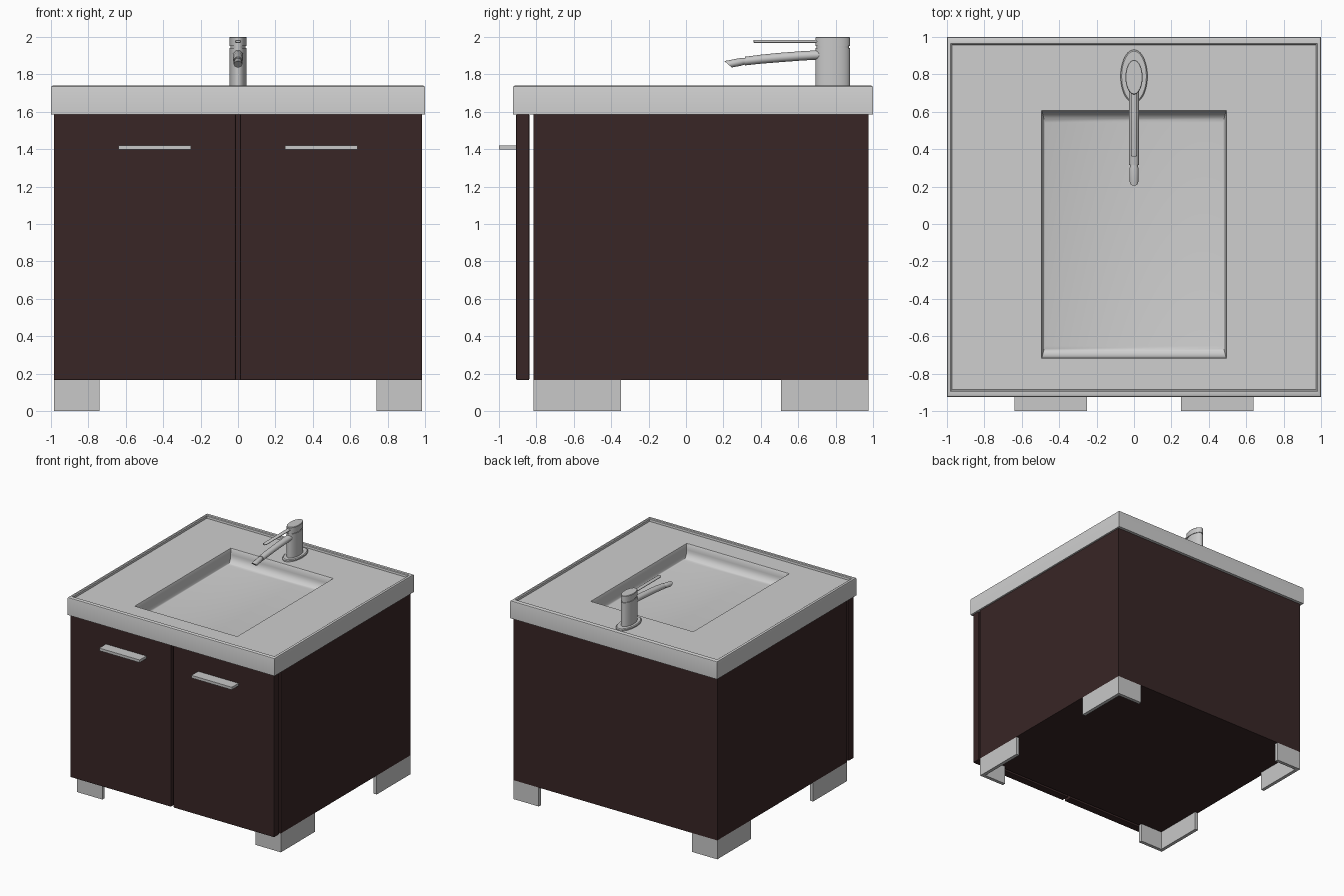
import bpy, bmesh, math

if "Cube" in bpy.data.objects:
    bpy.data.objects.remove(bpy.data.objects["Cube"])


def material(name, rgb):
    m = bpy.data.materials.new(name)
    m.diffuse_color = (*rgb, 1)
    m.use_nodes = True
    m.node_tree.nodes["Principled BSDF"].inputs["Base Color"].default_value = m.diffuse_color
    return m


WOOD = material("dark_wood", (0.040, 0.019, 0.019))
CERAMIC = material("pale_ceramic", (0.62, 0.62, 0.62))
METAL = material("brushed_metal", (0.58, 0.58, 0.58))


def rect(x, y0, y1, z):
    return [(-x, y0, z), (x, y0, z), (x, y1, z), (-x, y1, z)]


def oval(rx, ry, z, cy=0.785, n=40):
    angles = [2 * math.pi * i / n for i in range(n)]
    return [(rx * math.cos(a), cy + ry * math.sin(a), z) for a in angles]


def tube_ring(y, z, rx, rz, lean=0.0, n=20):
    # upright ring facing -y; lean shifts its top forward
    angles = [2 * math.pi * i / n for i in range(n)]
    return [(rx * math.cos(a), y - lean * math.sin(a), z + rz * math.sin(a)) for a in angles]


def finish(name, bm, mat, smooth=None):
    bmesh.ops.recalc_face_normals(bm, faces=bm.faces)
    me = bpy.data.meshes.new(name)
    bm.to_mesh(me)
    bm.free()
    me.materials.append(mat)
    if smooth:
        for p in me.polygons:
            p.use_smooth = True
        me.set_sharp_from_angle(angle=math.radians(smooth))
    ob = bpy.data.objects.new(name, me)
    bpy.context.collection.objects.link(ob)
    return ob


def loft(name, rings, mat, smooth=35):
    bm = bmesh.new()
    vs = [[bm.verts.new(p) for p in r] for r in rings]
    n = len(vs[0])
    for a, b in zip(vs, vs[1:]):
        for i in range(n):
            j = (i + 1) % n
            bm.faces.new((a[i], a[j], b[j], b[i]))
    bm.faces.new(vs[0])
    bm.faces.new(vs[-1])
    return finish(name, bm, mat, smooth)


def prism(name, outline, z0, z1, mat, bevel=0.0):
    bm = bmesh.new()
    f = bm.faces.new([bm.verts.new((x, y, z0)) for x, y in outline])
    top = bmesh.ops.extrude_face_region(bm, geom=[f])["geom"]
    bmesh.ops.translate(bm, vec=(0, 0, z1 - z0),
                        verts=[v for v in top if isinstance(v, bmesh.types.BMVert)])
    ob = finish(name, bm, mat)
    if bevel:
        mod = ob.modifiers.new("soft_edges", "BEVEL")
        mod.width = bevel
        mod.segments = 2
    return ob


def box(name, x0, x1, y0, y1, z0, z1, mat, bevel=0.0):
    return prism(name, [(x0, y0), (x1, y0), (x1, y1), (x0, y1)], z0, z1, mat, bevel)


# Cabinet body
box("cabinet_body", -0.985, 0.985, -0.815, 0.975, 0.165, 1.588, WOOD)

# Doors, handles and angled corner feet
for s, side in ((-1, "left"), (1, "right")):
    x0, x1 = sorted((s * 0.012, s * 0.985))
    box(side + "_door", x0, x1, -0.908, -0.838, 0.165, 1.588, WOOD, 0.006)
    x0, x1 = sorted((s * 0.25, s * 0.64))
    box(side + "_handle", x0, x1, -1.0, -0.905, 1.397, 1.42, METAL)
    for y, d, end in ((-0.815, 1, "front"), (0.975, -1, "back")):
        t, w, l = 0.03, 0.245, 0.468
        shape = [(0, 0), (w, 0), (w, t), (t, t), (t, l), (0, l)]
        prism(f"{end}_{side}_foot", [(s * (0.985 - a), y + d * b) for a, b in shape],
              0, 0.165, METAL)

# Washbasin top: outer edge, raised lip, sunken surface, bowl with curved ends
rings = [rect(1.0, -0.925, 1.0, 1.585), rect(1.0, -0.925, 1.0, 1.728),
         rect(0.997, -0.922, 0.997, 1.736), rect(0.99, -0.915, 0.99, 1.74),
         rect(0.98, -0.895, 0.966, 1.74), rect(0.973, -0.888, 0.959, 1.735),
         rect(0.972, -0.886, 0.957, 1.717),
         rect(0.495, -0.718, 0.608, 1.717), rect(0.492, -0.713, 0.603, 1.71)]
for i in range(7):
    a = math.pi / 2 * i / 6
    inset = 0.06 * (1 - math.cos(a))
    rings.append(rect(0.491 - 0.25 * inset, -0.711 + inset, 0.601 - inset,
                      1.665 - 0.068 * math.sin(a)))
loft("washbasin_top", rings, CERAMIC)

# Tap: oval flange, grooved oval column, lever
loft("tap_flange", [oval(0.072, 0.142, 1.712, 0.79), oval(0.072, 0.142, 1.727, 0.79),
                    oval(0.066, 0.134, 1.733, 0.79)], METAL)
loft("tap_column", [oval(0.046, 0.092, 1.712), oval(0.046, 0.092, 1.941),
                    oval(0.041, 0.086, 1.941), oval(0.041, 0.086, 1.951),
                    oval(0.046, 0.092, 1.951), oval(0.046, 0.092, 1.996),
                    oval(0.043, 0.089, 2.0)], METAL)
loft("tap_lever", [tube_ring(0.72, 1.976, 0.017, 0.009), tube_ring(0.37, 1.976, 0.017, 0.009),
                   tube_ring(0.36, 1.976, 0.013, 0.006)], METAL)

# Spout with gentle arch, and a separate angled nozzle
loft("tap_spout", [tube_ring(0.73, 1.905, 0.028, 0.025), tube_ring(0.62, 1.899, 0.028, 0.025),
                   tube_ring(0.50, 1.890, 0.027, 0.025), tube_ring(0.40, 1.881, 0.027, 0.024),
                   tube_ring(0.315, 1.871, 0.026, 0.023)], METAL)
loft("tap_nozzle", [tube_ring(0.33, 1.872, 0.02, 0.018), tube_ring(0.305, 1.869, 0.021, 0.019),
                    tube_ring(0.30, 1.868, 0.024, 0.021), tube_ring(0.225, 1.854, 0.023, 0.017, 0.02)],
     METAL)
